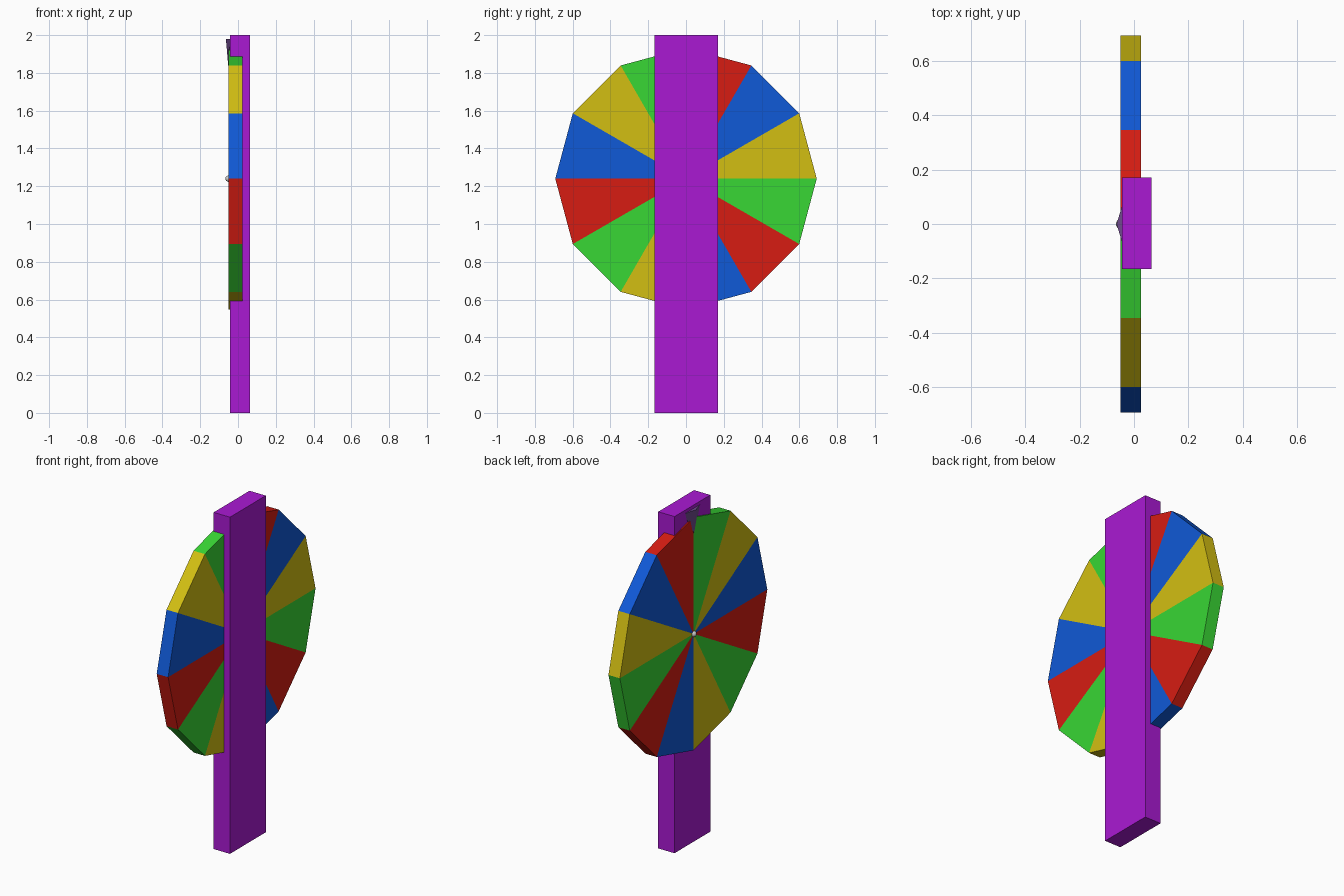
import bpy, bmesh, math

if "Cube" in bpy.data.objects:
    bpy.data.objects.remove(bpy.data.objects["Cube"])

def material(name, rgb):
    m = bpy.data.materials.new(name)
    m.diffuse_color = (*rgb, 1)
    m.use_nodes = True
    m.node_tree.nodes["Principled BSDF"].inputs["Base Color"].default_value = m.diffuse_color
    return m

def make(name, verts, faces, mats, indices=None):
    me = bpy.data.meshes.new(name)
    me.from_pydata(verts, [], faces)
    for m in mats:
        me.materials.append(m)
    for i, p in enumerate(me.polygons):
        p.material_index = indices[i] if indices else 0
    bm = bmesh.new()
    bm.from_mesh(me)
    bmesh.ops.recalc_face_normals(bm, faces=bm.faces)
    bm.to_mesh(me)
    bm.free()
    ob = bpy.data.objects.new(name, me)
    bpy.context.collection.objects.link(ob)
    return ob

purple = material("purple", (0.40, 0.01, 0.65))
dark = material("pointer_purple", (0.16, 0.07, 0.27))
wedge_mats = [material("yellow", (0.65, 0.52, 0.006)),
              material("blue", (0.005, 0.1, 0.68)),
              material("red", (0.68, 0.012, 0.006)),
              material("green", (0.04, 0.68, 0.035))]

# Upright board
bpy.ops.mesh.primitive_cube_add(size=1, location=(0.01, 0.002, 1))
post = bpy.context.object
post.name = "upright_board"
post.scale = (0.107, 0.336, 2)
post.data.materials.append(purple)

# Twelve-sided wheel with coloured wedges
N, R, CZ, X0, X1 = 12, 0.692, 1.24, -0.05, 0.025
verts = [(X0, 0, CZ), (X1, 0, CZ)]
for i in range(N):
    a = math.tau * i / N
    for x in (X0, X1):
        verts.append((x, R * math.cos(a), CZ + R * math.sin(a)))
faces, idx = [], []
for i in range(N):
    a, b = 2 + 2 * i, 2 + 2 * ((i + 1) % N)
    faces += [(0, b, a), (1, a + 1, b + 1), (a, b, b + 1, a + 1)]
    idx += [i % 4] * 3
make("wheel", verts, faces, wedge_mats, idx)

# Hub pin
bpy.ops.mesh.primitive_uv_sphere_add(segments=16, ring_count=8, radius=0.017,
                                     location=(-0.05, 0, CZ))
bpy.context.object.name = "hub_pin"
bpy.ops.object.shade_smooth_by_angle()

# Pointer: ridged triangle, tip down
make("pointer",
     [(-0.04, -0.08, 1.98), (-0.04, 0.08, 1.98), (-0.052, 0, 1.84),
      (-0.064, 0, 1.98), (-0.04, 0, 1.84)],
     [(0, 3, 2), (3, 1, 2), (0, 1, 3), (0, 2, 4), (1, 4, 2), (0, 4, 1)], [dark])
